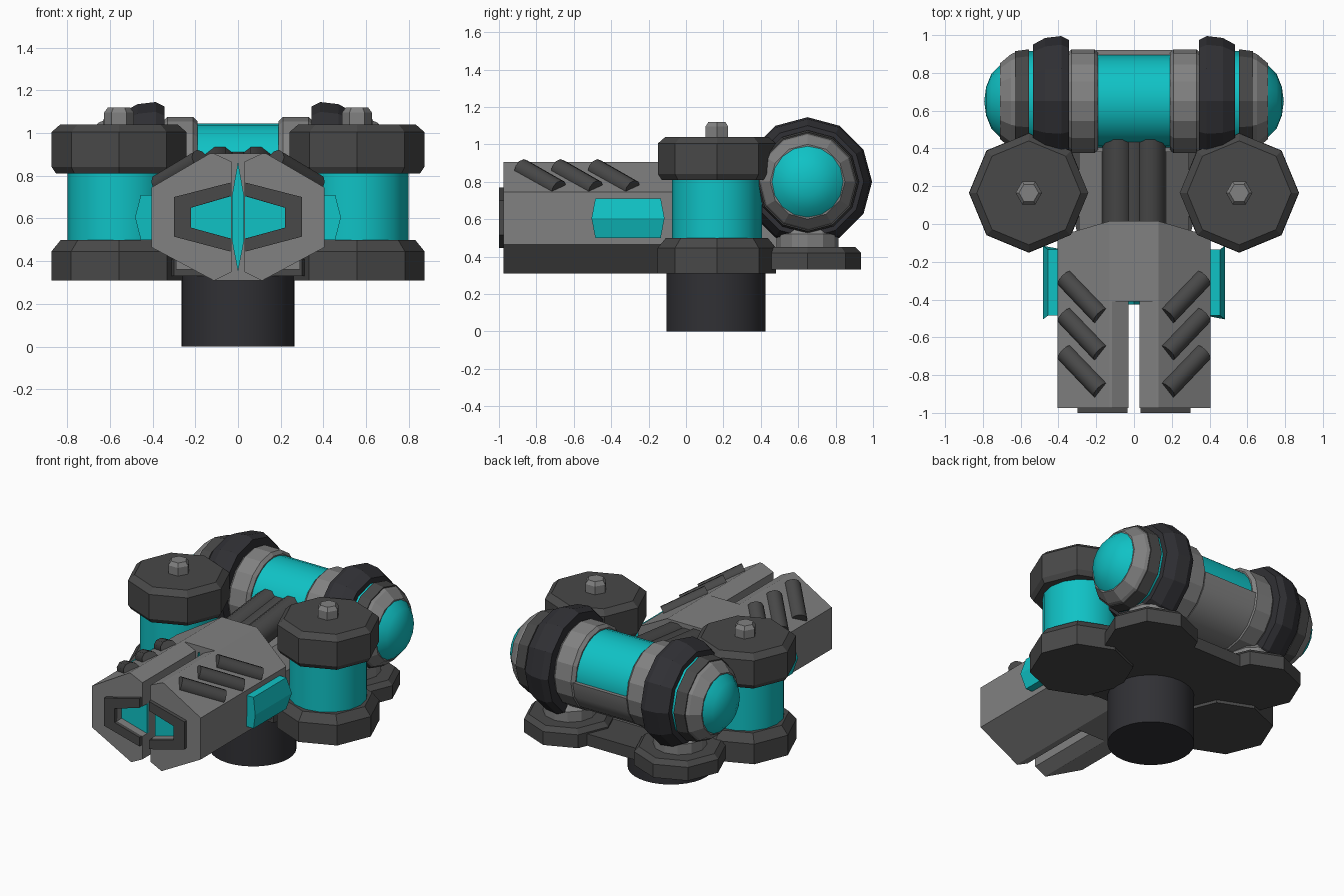
import bpy, bmesh, math
from mathutils import Vector

if "Cube" in bpy.data.objects:
    bpy.data.objects.remove(bpy.data.objects["Cube"])


def material(name, rgb):
    m = bpy.data.materials.new(name)
    m.diffuse_color = (*rgb, 1)
    m.use_nodes = True
    m.node_tree.nodes["Principled BSDF"].inputs["Base Color"].default_value = m.diffuse_color
    return m


TEAL = material("teal", (0.005, 0.54, 0.56))
DARK = material("dark_grey", (0.065, 0.065, 0.065))
BLACK = material("charcoal", (0.03, 0.03, 0.035))
GREY = material("mid_grey", (0.22, 0.22, 0.22))


def finish(name, bm, mat, smooth=0):
    bmesh.ops.remove_doubles(bm, verts=bm.verts, dist=1e-5)
    bmesh.ops.recalc_face_normals(bm, faces=bm.faces)
    me = bpy.data.meshes.new(name)
    bm.to_mesh(me)
    bm.free()
    ob = bpy.data.objects.new(name, me)
    bpy.context.collection.objects.link(ob)
    me.materials.append(mat)
    if smooth:
        bpy.ops.object.select_all(action='DESELECT')
        ob.select_set(True)
        bpy.context.view_layer.objects.active = ob
        bpy.ops.object.shade_smooth_by_angle(angle=math.radians(smooth))
    return ob


def lathe(name, profile, n, start, direction, mat, smooth=0):
    """Revolve (radius, height) points about a line from start along direction."""
    d = Vector(direction).normalized()
    u = Vector((1, 0, 0)) if abs(d.x) < 0.5 else Vector((0, 1, 0))
    u = (u - d * u.dot(d)).normalized()
    v = d.cross(u)
    prof = [(0, profile[0][1])] + list(profile) + [(0, profile[-1][1])]
    bm = bmesh.new()
    rings = []
    for r, h in prof:
        ring = []
        for i in range(n):
            a = 2 * math.pi * i / n
            ring.append(bm.verts.new(Vector(start) + d * h + (u * math.cos(a) + v * math.sin(a)) * r))
        rings.append(ring)
    for a, b in zip(rings, rings[1:]):
        for i in range(n):
            j = (i + 1) % n
            bm.faces.new((a[i], a[j], b[j], b[i]))
    return finish(name, bm, mat, smooth)


def prism(name, pts, lo, hi, mat, axis='Y', smooth=0):
    """Extrude a 2D outline: (x, z) along Y, (y, z) along X or (x, y) along Z."""
    place = {'Y': lambda p, t: (p[0], t, p[1]),
             'X': lambda p, t: (t, p[0], p[1]),
             'Z': lambda p, t: (p[0], p[1], t)}[axis]
    bm = bmesh.new()
    a = [bm.verts.new(place(p, lo)) for p in pts]
    b = [bm.verts.new(place(p, hi)) for p in pts]
    bm.faces.new(a)
    bm.faces.new(b)
    for i in range(len(pts)):
        j = (i + 1) % len(pts)
        bm.faces.new((a[i], a[j], b[j], b[i]))
    return finish(name, bm, mat, smooth)


def rod(name, p, q, r, n, mat, smooth=0):
    d = Vector(q) - Vector(p)
    return lathe(name, [(r, 0), (r, d.length)], n, p, d, mat, smooth)


UP = (0, 0, 1)

# pedestal and base plate
lathe("pedestal", [(0.265, 0), (0.265, 0.36)], 32, (0, 0.16, 0), UP, BLACK, 30)
prism("base_plate", [(-0.3, -0.05), (0.3, -0.05), (0.41, 0.4), (0.41, 0.85),
                     (0.25, 0.79), (-0.25, 0.79), (-0.41, 0.85), (-0.41, 0.4)], 0.33, 0.41, DARK, 'Z')

# barrel housing, tapered at the back
half = [(0.13, 0.905), (0.405, 0.745), (0.405, 0.465), (0.115, 0.31)]
housing = prism("barrel_housing", half + [(-x, z) for x, z in reversed(half)], -0.975, 0.015, GREY)
for v in housing.data.vertices:
    if v.co.y > 0 and abs(v.co.x) > 0.3:
        v.co.y = -0.065

# centre slot and muzzle recess
side = [(0.17, 0.93), (0.03, 0.866), (0.03, 0.35), (0.15, 0.29)]
cutters = [
    prism("slot_cutter", side + [(-x, z) for x, z in reversed(side)], -1.1, -0.41, GREY),
    prism("muzzle_cutter", [(0.22, 0.65), (0.22, 0.557), (0.03, 0.505), (-0.03, 0.505),
                            (-0.22, 0.557), (-0.22, 0.65), (-0.03, 0.705), (0.03, 0.705)],
          -1.1, -0.91, GREY)]
for c in cutters:
    c.hide_render = True
    c.display_type = 'WIRE'
    mod = housing.modifiers.new(c.name, 'BOOLEAN')
    mod.operation = 'DIFFERENCE'
    mod.solver = 'EXACT'
    mod.object = c
prism("slot_core", [(0, 0.866), (0.029, 0.7), (0.029, 0.5), (0, 0.35), (-0.029, 0.5), (-0.029, 0.7)],
      -0.425, -0.4, TEAL)

# core block and feed tubes joining barrel to the rear capsule
prism("core_block", [(-0.29, 0.36), (0.29, 0.36), (0.29, 0.62), (0.17, 0.74), (-0.17, 0.74), (-0.29, 0.62)],
      -0.1, 0.52, GREY)
for i in (-1, 0, 1):
    z = 0.86 if i else 0.84
    rod("feed_tube", (i * 0.085, -0.04, z - 0.06), (i * 0.085, 0.5, z), 0.083, 10, DARK, 40)

for s in (-1, 1):
    # muzzle bracket and glowing insert
    prism("muzzle_bracket", [(s * x, z) for x, z in [
        (0.035, 0.768), (0.30, 0.70), (0.30, 0.515), (0.035, 0.445),
        (0.035, 0.506), (0.22, 0.557), (0.22, 0.65), (0.035, 0.705)]], -1.0, -0.97, DARK)
    prism("muzzle_insert", [(s * x, z) for x, z in [
        (0.03, 0.705), (0.22, 0.65), (0.22, 0.557), (0.03, 0.505)]], -0.925, -0.9, TEAL)

    # side panel with swollen outer face
    panel = prism("side_panel", [(s * x, z) for x, z in [
        (0.38, 0.71), (0.455, 0.71), (0.482, 0.605), (0.455, 0.5), (0.38, 0.5)]], -0.485, -0.135, TEAL)
    for v in panel.data.vertices:
        if abs(v.co.x) > 0.47:
            v.co.y += 0.02 if v.co.y > -0.3 else -0.02

    # slanted ribs on the barrel
    for k in range(3):
        y = k * 0.197
        rod("barrel_rib", (s * 0.175, -0.88 + y, 0.872), (s * 0.365, -0.68 + y, 0.758), 0.053, 10, DARK, 40)

    # side drum: lower disc, coloured core, upper disc, bolt
    c = (s * 0.557, 0.165, 0)
    lathe("drum_lower_disc", [(0.317, 0.31), (0.317, 0.445), (0.272, 0.5)], 8, c, UP, DARK)
    lathe("drum_core", [(0.24, 0.48), (0.24, 0.83)], 16, c, UP, TEAL, 50)
    lathe("drum_upper_disc", [(0.295, 0.81), (0.315, 0.84), (0.315, 1.005), (0.275, 1.04)], 8, c, UP, DARK)
    lathe("drum_bolt", [(0.07, 1.03), (0.07, 1.095), (0.052, 1.12)], 6, c, UP, GREY)

    # rear foot and neck
    f = (s * 0.41, 0.65, 0)
    lathe("rear_foot", [(0.285, 0.33), (0.285, 0.42), (0.255, 0.45)], 8, f, UP, DARK)
    lathe("rear_neck", [(0.165, 0.44), (0.165, 0.52), (0.13, 0.56), (0.13, 0.66)], 12, f, UP, GREY)

    # rear capsule, rings from the centre outwards
    o, d = (0, 0.65, 0.8), (s, 0, 0)
    lathe("capsule_collar", [(0.255, 0.19), (0.275, 0.21), (0.275, 0.33), (0.25, 0.36)], 16, o, d, GREY)
    lathe("capsule_big_ring", [(0.325, 0.345), (0.345, 0.385), (0.335, 0.47), (0.30, 0.535)], 12, o, d, BLACK)
    lathe("capsule_teal_ring", [(0.265, 0.5), (0.265, 0.565)], 12, o, d, TEAL, 40)
    lathe("capsule_thin_ring", [(0.275, 0.555), (0.265, 0.63)], 12, o, d, DARK)
    lathe("capsule_end_ring", [(0.262, 0.62), (0.25, 0.65), (0.2, 0.71)], 12, o, d, GREY)
    lathe("capsule_dome", [(0.2, 0.7), (0.145, 0.755), (0.075, 0.783), (0.0, 0.793)], 16, o, d, TEAL, 60)

# capsule centre: coloured drum above, grey half shell below
lathe("capsule_core", [(0.245, 0), (0.245, 0.42)], 24, (-0.21, 0.65, 0.8), (1, 0, 0), TEAL, 30)
arc = [math.pi + math.pi * i / 8 for i in range(9)]
prism("capsule_lower_shell", [(0.65 + 0.27 * math.cos(a), 0.8 + 0.27 * math.sin(a)) for a in arc],
      -0.2, 0.2, GREY, 'X', 30)
